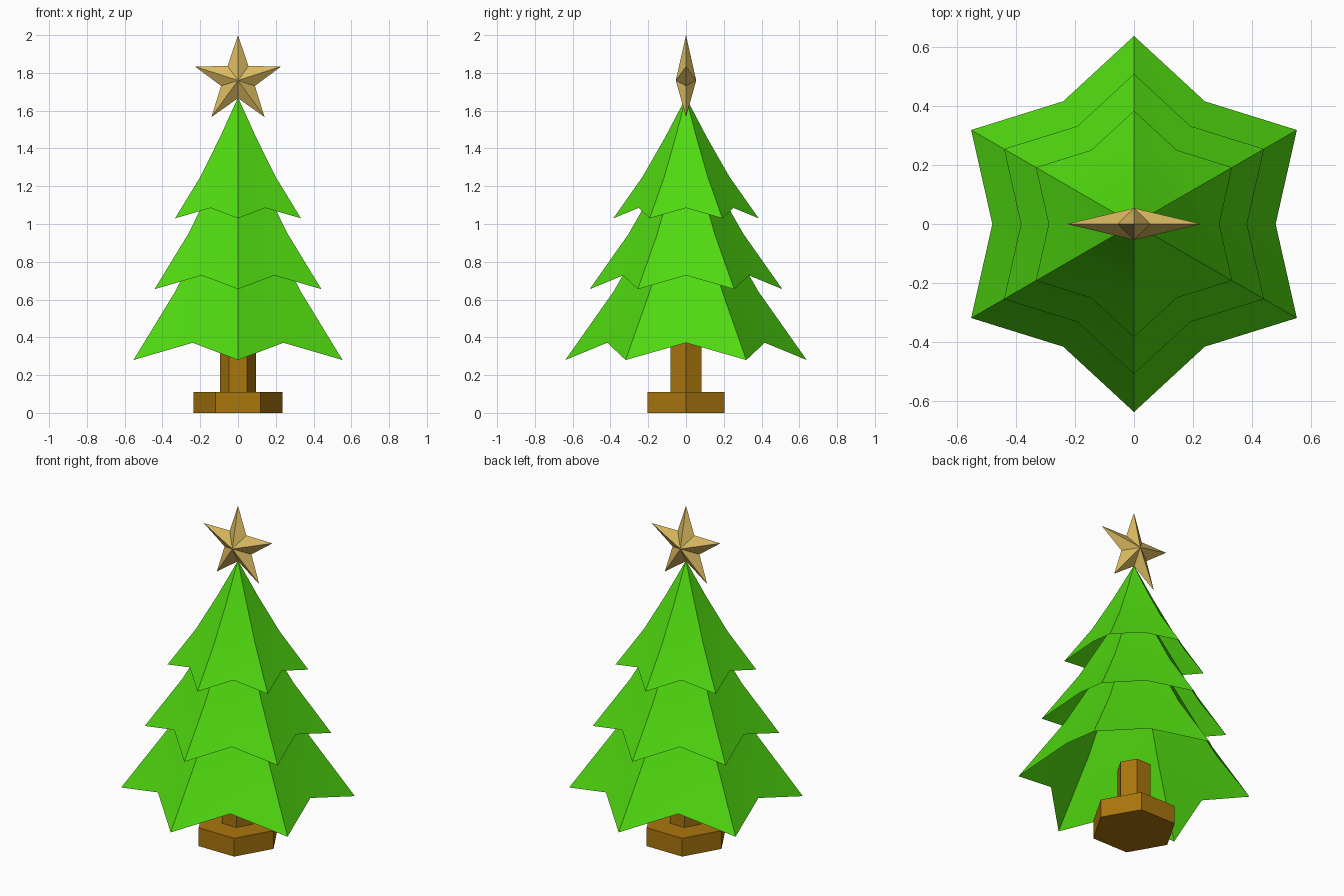
import bpy
from math import sin, cos, pi, radians

if "Cube" in bpy.data.objects:
    bpy.data.objects.remove(bpy.data.objects["Cube"])


def material(name, rgb):
    mat = bpy.data.materials.new(name)
    mat.diffuse_color = (*rgb, 1)
    mat.use_nodes = True
    mat.node_tree.nodes["Principled BSDF"].inputs["Base Color"].default_value = mat.diffuse_color
    return mat


green = material("green", (0.08, 0.70, 0.005))
brown = material("brown", (0.40, 0.18, 0.004))
gold = material("gold", (0.72, 0.50, 0.12))


def mesh_object(name, verts, faces, mat):
    mesh = bpy.data.meshes.new(name)
    mesh.from_pydata(verts, [], faces)
    mesh.materials.append(mat)
    obj = bpy.data.objects.new(name, mesh)
    bpy.context.collection.objects.link(obj)
    return obj


# Branch tiers: open six-sided skirts with drooping corner tips
def tier(name, z, scale):
    flat = cos(radians(30))
    # (corner radius, corner height, mid-side radius, mid-side height)
    rings = [(0.385, 0.0, 0.29, 0.055), (0.23, 0.22, 0.23 * flat, 0.22),
             (0.11, 0.43, 0.11 * flat, 0.43)]
    verts, faces, n = [], [], 12
    for tip_r, tip_z, side_r, side_z in rings:
        for i in range(n):
            a = i * pi / 6
            r, h = (tip_r, tip_z) if i % 2 else (side_r, side_z)
            verts.append((r * scale * cos(a), r * scale * sin(a), z + h * scale))
    verts.append((0, 0, z + 0.64 * scale))
    for i in range(n):
        j = (i + 1) % n
        for k in (0, n):
            faces.append((k + i, k + j, k + n + j, k + n + i))
        faces.append((2 * n + i, 2 * n + j, 3 * n))
    obj = mesh_object(name, verts, faces, green)
    bpy.ops.object.select_all(action='DESELECT')
    obj.select_set(True)
    bpy.context.view_layer.objects.active = obj
    bpy.ops.object.shade_smooth_by_angle(angle=radians(30))


tier("lower_branches", 0.28, 1.66)
tier("middle_branches", 0.655, 1.325)
tier("upper_branches", 1.03, 1.0)


# Trunk and foot: hexagonal prisms with corners on the x axis
def hex_prism(name, radius, z0, z1):
    ring = [(radius * cos(i * pi / 3), radius * sin(i * pi / 3)) for i in range(6)]
    verts = [(x, y, z) for z in (z0, z1) for x, y in ring]
    faces = [(i, (i + 1) % 6, (i + 1) % 6 + 6, i + 6) for i in range(6)]
    faces += [tuple(range(5, -1, -1)), tuple(range(6, 12))]
    mesh_object(name, verts, faces, brown)


hex_prism("foot", 0.236, 0.0, 0.11)
hex_prism("trunk", 0.096, 0.11, 0.40)

# Star: faceted five-pointed topper
center_z = 1.76
verts = []
for i in range(10):
    r = 0.24 if i % 2 == 0 else 0.094
    a = pi / 2 + i * pi / 5
    verts.append((r * cos(a), 0, center_z + r * sin(a)))
verts += [(0, -0.054, center_z), (0, 0.054, center_z)]
faces = []
for i in range(10):
    j = (i + 1) % 10
    faces += [(i, j, 10), (j, i, 11)]
mesh_object("star", verts, faces, gold)
